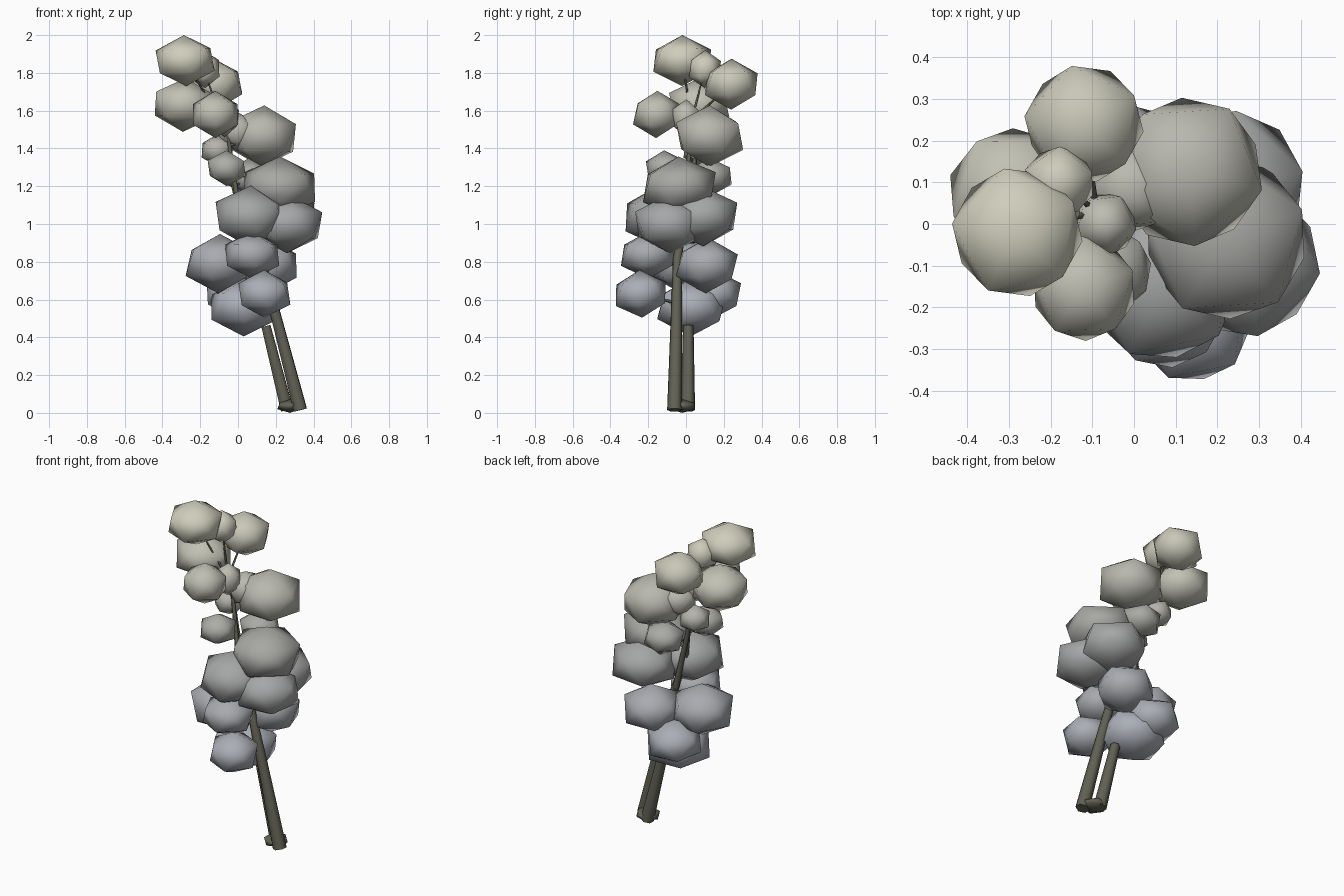
import bpy, random
from mathutils import Vector

if "Cube" in bpy.data.objects:
    bpy.data.objects.remove(bpy.data.objects["Cube"])

random.seed(4)


def material(name, rgb):
    m = bpy.data.materials.new(name)
    m.diffuse_color = (*rgb, 1)
    m.use_nodes = True
    m.node_tree.nodes["Principled BSDF"].inputs["Base Color"].default_value = m.diffuse_color
    return m


bark = material("bark", (.12, .12, .09))
LOW, MID, HIGH = Vector((.41, .43, .48)), Vector((.37, .37, .36)), Vector((.62, .61, .50))


def leaf_clump(i, x, y, z, r, rz):
    # smooth-shaded icosahedron, slightly squashed, spun and tilted
    bpy.ops.mesh.primitive_ico_sphere_add(
        subdivisions=1, radius=1, location=(x, y, z),
        rotation=(random.uniform(-.05, .05), random.uniform(-.05, .05),
                  random.uniform(0, 1.25)))
    o = bpy.context.object
    o.name = f"leaf_clump_{i}"
    o.scale = (r * 1.05, r * 1.05, rz)
    bpy.ops.object.shade_smooth()
    # colour runs from blue-grey low down to cream at the top
    c = LOW.lerp(MID, (z - .55) / .6) if z < 1.15 else MID.lerp(HIGH, (z - 1.15) / .7)
    o.data.materials.append(material(f"leaf_{i}", c))


def limb(name, points, sides=2):
    # tapered tube through (x, y, z, radius) points
    cu = bpy.data.curves.new(name, 'CURVE')
    cu.dimensions = '3D'
    cu.bevel_depth = 1.0
    cu.bevel_resolution = sides - 1
    cu.use_fill_caps = True
    sp = cu.splines.new('POLY')
    sp.points.add(len(points) - 1)
    for p, (x, y, z, r) in zip(sp.points, points):
        p.co = (x, y, z, 1)
        p.radius = r
    o = bpy.data.objects.new(name, cu)
    o.data.materials.append(bark)
    bpy.context.collection.objects.link(o)


# foliage: x, y, z, radius, half height
clumps = [
    (-.28, -.02, 1.865, .165, .135), (-.12, .24, 1.74, .15, .135),
    (-.285, .07, 1.63, .17, .142), (-.12, -.155, 1.58, .132, .125),
    (-.18, .10, 1.82, .09, .10), (.13, .125, 1.465, .19, .163),
    (-.005, .085, 1.49, .11, .105), (-.07, 0, 1.56, .08, .10),
    (-.06, -.11, 1.295, .108, .095), (-.11, .07, 1.39, .09, .085),
    (.06, .13, 1.25, .12, .10), (.22, -.035, 1.195, .208, .162),
    (.265, -.09, 1.0, .192, .155), (.065, -.14, 1.04, .198, .163),
    (.225, .09, 1.04, .195, .158), (-.1, -.02, .79, .187, .157),
    (.155, .11, .78, .172, .148), (.075, -.20, .835, .155, .125),
    (.14, -.24, .63, .147, .126), (.03, .03, .56, .192, .155),
    (-.02, .14, .63, .16, .133),
]
for i, c in enumerate(clumps, 1):
    leaf_clump(i, *c)

# leaning trunks
main = [(.33, -.06, .015, .04), (.197, -.05, .53, .03), (.12, -.045, .82, .024),
        (0, 0, 1.1, .015), (-.05, .02, 1.45, .01), (-.09, .03, 1.55, .007)]
limb("main_trunk", main)
limb("short_trunk", [(.26, .01, .015, .038), (.148, .012, .46, .028)])
limb("upper_trunk", [(.05, .03, .9, .018), (-.035, .04, 1.25, .013),
                     (-.07, .05, 1.45, .008)])

# thin branches from the main trunk into each clump
for i, c in enumerate(clumps, 1):
    h = max(.45, c[2] - .05)
    for a, b in zip(main, main[1:]):
        if a[2] <= h <= b[2] or b is main[-1]:
            p = Vector(a[:3]).lerp(Vector(b[:3]), min(1, (h - a[2]) / (b[2] - a[2])))
            break
    limb(f"branch_{i}", [(*p, .008), (c[0], c[1], c[2], .004)], 1)

# domed root stump
bpy.ops.mesh.primitive_ico_sphere_add(subdivisions=1, radius=.075, location=(.275, -.02, .036))
stump = bpy.context.object
stump.name = "root_stump"
stump.scale.z = .48
bpy.ops.object.shade_smooth()
stump.data.materials.append(bark)
